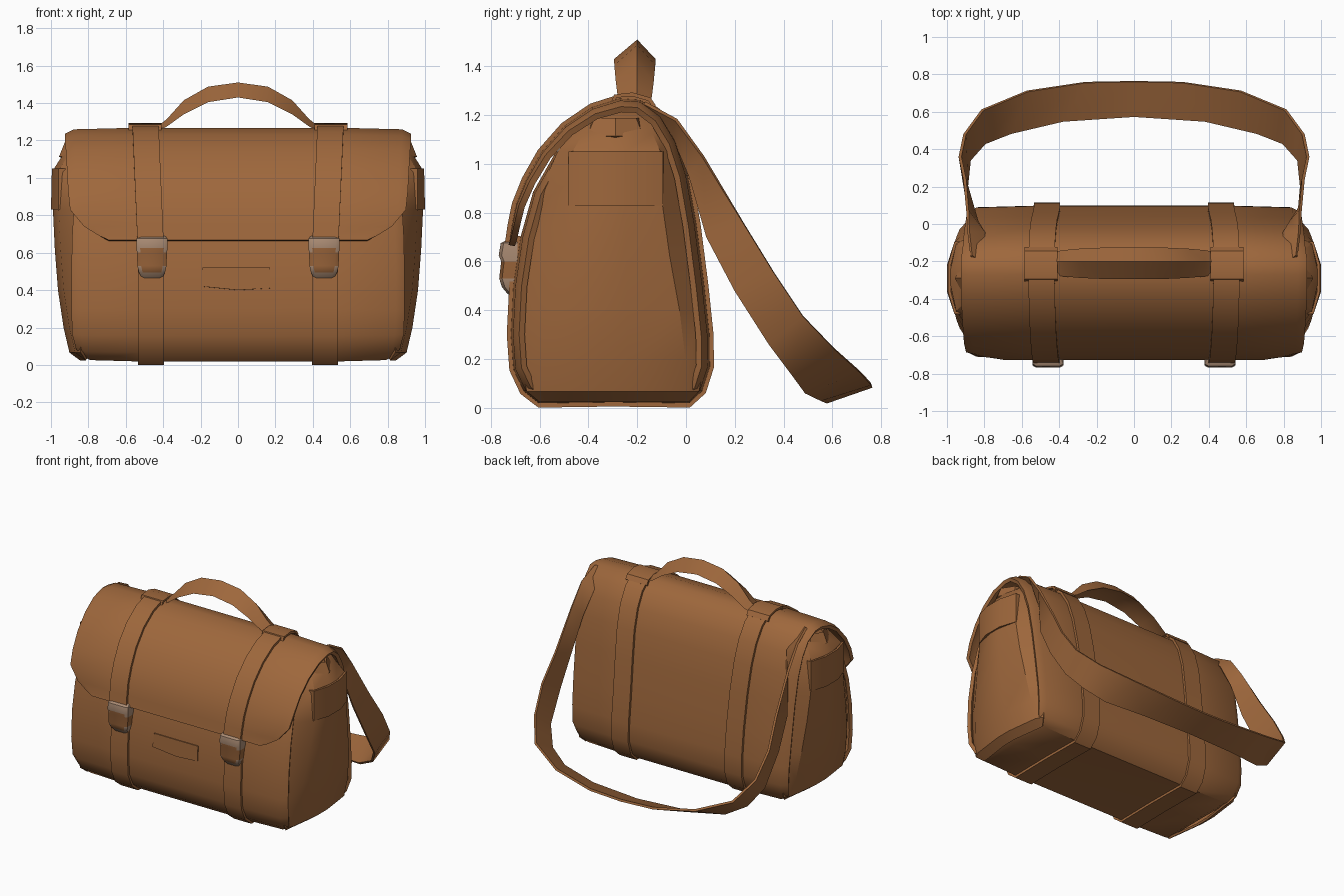
import bpy, bmesh, math
from mathutils import Vector

if "Cube" in bpy.data.objects:
    bpy.data.objects.remove(bpy.data.objects["Cube"])


def material(name, rgb):
    m = bpy.data.materials.new(name)
    m.diffuse_color = (*rgb, 1)
    m.use_nodes = True
    m.node_tree.nodes["Principled BSDF"].inputs["Base Color"].default_value = m.diffuse_color
    return m


LEATHER = material("brown leather", (0.342, 0.136, 0.045))
METAL = material("pale buckle metal", (0.42, 0.27, 0.18))


def grid(name, rows, thick=0.0, ring=False, angle=35):
    """Skin rows of points; ring closes each row and caps the ends."""
    bm = bmesh.new()
    vs = [[bm.verts.new(p) for p in r] for r in rows]
    n = len(rows[0])
    for a, b in zip(vs, vs[1:]):
        for i in range(n if ring else n - 1):
            j = (i + 1) % n
            bm.faces.new((a[i], a[j], b[j], b[i]))
    if ring:
        bm.faces.new(vs[0])
        bm.faces.new(vs[-1])
    bmesh.ops.recalc_face_normals(bm, faces=bm.faces)
    me = bpy.data.meshes.new(name)
    bm.to_mesh(me)
    bm.free()
    me.materials.append(LEATHER)
    ob = bpy.data.objects.new(name, me)
    bpy.context.collection.objects.link(ob)
    bpy.context.view_layer.objects.active = ob
    ob.select_set(True)
    if thick:
        s = ob.modifiers.new("thickness", 'SOLIDIFY')
        s.thickness = thick
        s.offset = 0
        bpy.ops.object.modifier_apply(modifier=s.name)
    bpy.ops.object.shade_smooth_by_angle(angle=math.radians(angle))
    ob.select_set(False)
    return ob


def mirror(ob):
    m = ob.modifiers.new("mirror", 'MIRROR')
    m.use_mirror_merge = False
    return ob


# Side profile: flap edge, over the top, down the back, under, up the front
# (y, z, half width)
PROFILE = [
    (-.715, .665, .69), (-.71, .69, .74), (-.703, .74, .82), (-.685, .83, .895),
    (-.645, .93, .905), (-.583, 1.04, .91), (-.49, 1.145, .915), (-.38, 1.22, .92),
    (-.27, 1.255, .92), (-.19, 1.25, .92), (-.11, 1.19, .91), (-.05, 1.09, .905),
    (-.005, .95, .90), (.03, .75, .895), (.062, .50, .89), (.083, .30, .885),
    (.085, .17, .88), (.055, .075, .86), (.01, .03, .83), (-.30, .035, .83),
    (-.60, .03, .83), (-.655, .075, .86), (-.695, .16, .88), (-.705, .30, .885),
    (-.695, .50, .885), (-.665, .70, .88), (-.615, .88, .87), (-.53, 1.03, .86),
    (-.43, 1.13, .85)]


def normals(profile):
    out = []
    for i in range(len(profile)):
        a, b = profile[max(i - 1, 0)], profile[min(i + 1, len(profile) - 1)]
        t = Vector((b[0] - a[0], b[1] - a[1])).normalized()
        out.append((-t.y, t.x))
    return out


NORMALS = normals(PROFILE)

# Main leather sheet, edges curling slightly inward
rows = []
for i, ((y, z, w), (ny, nz)) in enumerate(zip(PROFILE, NORMALS)):
    curl = .004 * i if i < 8 else .032
    rows.append([(f * w, y + ny * d * curl, z + nz * d * curl) for f, d in
                 ((-1, -1), (-.95, -.25), (-.6, 0), (0, 0), (.6, 0), (.95, -.25), (1, -1))])
grid("flap_and_body_panel", rows, .026)

# Straps running right round the bag
rows = []
for (y, z, w), (ny, nz) in zip(PROFILE[:26], NORMALS):
    c = .465 + .03 * max(0, (z - .6) / .67)
    cy, cz = y + ny * .02, z + nz * .02
    rows.append([(c + dx, cy, cz) for dx in (-.07, .07)])
mirror(grid("closing_straps", rows, .02))

# Gussets: (z, outer x, front y, back y, panel front y, panel back y)
GUSSET = [
    (.03, .84, -.57, -.02, -.60, .01), (.07, .895, -.59, 0, -.65, .05),
    (.20, .925, -.585, -.005, -.68, .075), (.40, .955, -.555, -.03, -.69, .065),
    (.62, .972, -.51, -.07, -.67, .035), (.83, .982, -.47, -.10, -.62, .01),
    (1.05, .975, -.46, -.11, -.52, -.05), (1.12, .93, -.42, -.14, -.46, -.09),
    (1.18, .86, -.38, -.18, -.40, -.13), (1.21, .80, -.34, -.21, -.36, -.18)]
rows = []
for z, x, y0, y1, f, b in GUSSET:
    s = x - .03
    rows.append([(min(.835, s), f, z), (s, y0, z), (x, y0 * .6 + y1 * .4, z),
                 (x, y0 * .4 + y1 * .6, z), (s, y1, z), (min(.835, s), b, z)])
mirror(grid("side_gussets", rows, .015, angle=30))

# Bands across the gussets
rows = []
for z, e in ((.83, 0), (1.05, -.005)):
    rows.append([(.85, -.475, z), (.955, -.475, z), (.992 + e, -.36, z),
                 (.992 + e, -.22, z), (.955, -.10, z), (.85, -.10, z)])
mirror(grid("side_bands", rows, .016))

# Folded tabs above the bands
rows = []
for z, g in ((1.11, 0), (1.185, .03)):
    rows.append([(.80, -.42 + g, z), (.90 - g, -.40 + g, z), (.95 - g, -.29, z),
                 (.90 - g, -.18 - g, z), (.80, -.16 - g, z)])
mirror(grid("side_tabs", rows, .015))

# Carrying handle with a peaked section: (x, low z, high z, half width)
half = [(.43, 1.25, 1.275, .06), (.38, 1.275, 1.315, .07), (.29, 1.34, 1.415, .078),
        (.16, 1.405, 1.488, .084), (0, 1.43, 1.51, .085)]
arch = half + [(-x, a, b, w) for x, a, b, w in reversed(half[:-1])]
rows = [[(x, -.21 - w, a), (x, -.20, b), (x, -.21 + w, a), (x, -.21, a + .015)]
        for x, a, b, w in arch]
grid("carry_handle", rows, ring=True)

# Handle anchor patches
rows = []
for x in (.41, .585):
    rows.append([(x, -.30, 1.25), (x, -.29, 1.278), (x, -.22, 1.285),
                 (x, -.15, 1.265), (x, -.13, 1.235)])
mirror(grid("handle_anchors", rows, .016))

# Shoulder strap hanging behind: upper edge and lower edge points
EDGES = [
    ((.87, -.17, 1.25), (.82, -.21, 1.23)), ((.885, -.04, 1.18), (.80, -.05, 1.11)),
    ((.89, .07, 1.03), (.84, .015, .95)), ((.905, .24, .75), (.885, .085, .70)),
    ((.93, .36, .555), (.895, .20, .48)), ((.905, .48, .375), (.88, .34, .26)),
    ((.81, .61, .24), (.80, .43, .14)), ((.57, .71, .15), (.66, .485, .065)),
    ((.26, .757, .10), (.38, .55, .035)), ((0, .762, .09), (0, .575, .025))]
full = EDGES + [tuple((-p[0], p[1], p[2]) for p in e) for e in reversed(EDGES[:-1])]
grid("shoulder_strap", full, .016, angle=45)

# Buckles: pale rims around a leather middle; (z, front y, half width)
rows = []
for z, y, w in ((.69, -.73, .07), (.675, -.76, .082), (.625, -.768, .084),
                (.60, -.758, .08), (.53, -.766, .078), (.495, -.755, .07),
                (.465, -.73, .055)):
    rows.append([(.46 - w, -.69, z), (.46 - w, y + .012, z), (.46 - w + .02, y, z),
                 (.46 + w - .02, y, z), (.46 + w, y + .012, z), (.46 + w, -.69, z)])
buckle = grid("buckles", rows, ring=True)
buckle.data.materials.append(METAL)
for p in buckle.data.polygons:
    z, side = p.center.z, abs(p.normal.x) > .4
    p.material_index = int(z > .62 or z < .49 or (side and (z > .6 or z < .52)))
mirror(buckle)

# Thin sewn patch on the front
rows = [[(-.20, -.716, .42), (0, -.718, .40), (.17, -.716, .41)],
        [(-.19, -.710, .52), (0, -.711, .52), (.17, -.710, .52)]]
grid("front_patch", rows, .008)
